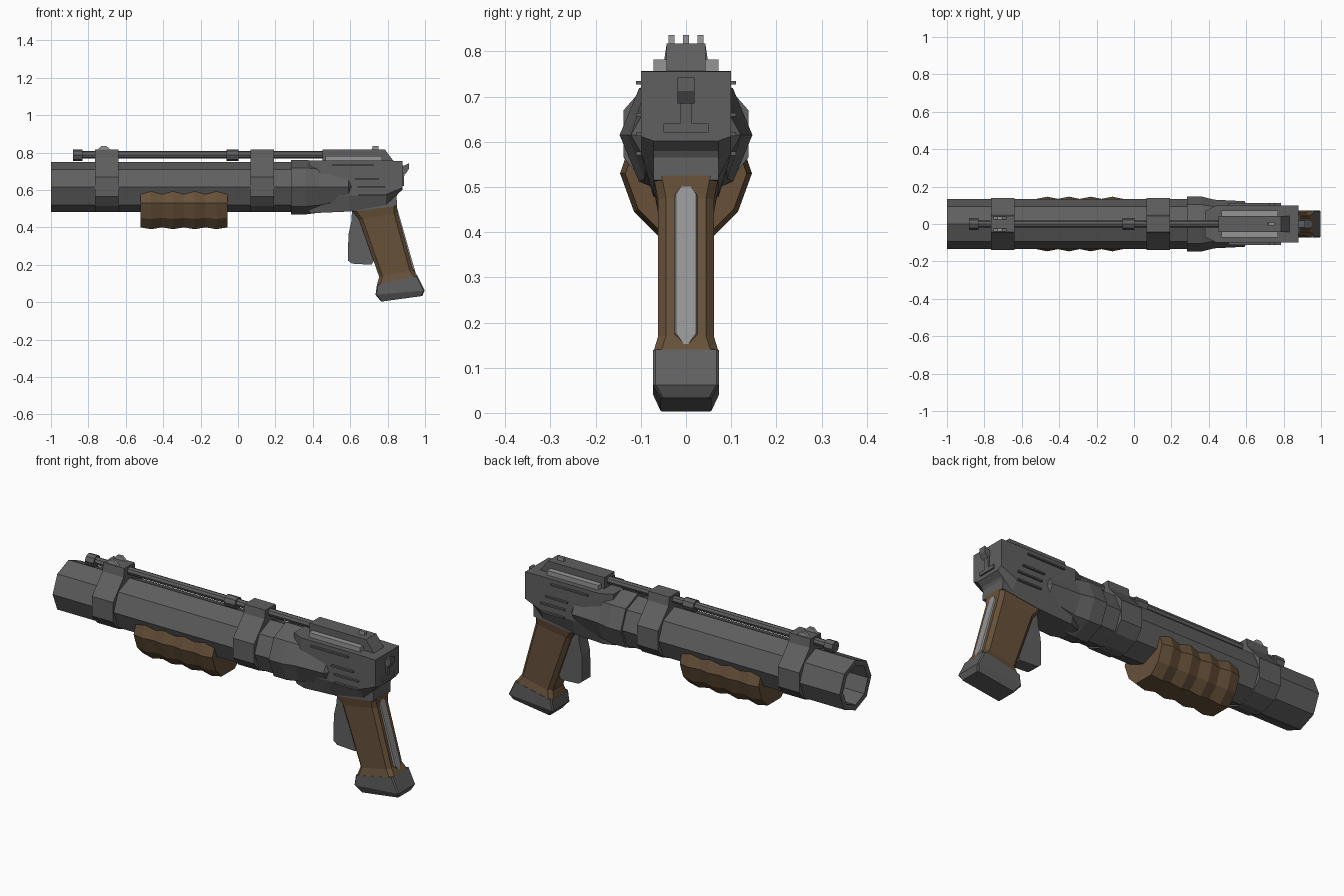
import bpy, bmesh, math

if "Cube" in bpy.data.objects:
    bpy.data.objects.remove(bpy.data.objects["Cube"])


def mat(name, rgb):
    m = bpy.data.materials.new(name)
    m.diffuse_color = (*rgb, 1)
    m.use_nodes = True
    m.node_tree.nodes["Principled BSDF"].inputs["Base Color"].default_value = m.diffuse_color
    return m


METAL = mat("gunmetal", (0.115, 0.115, 0.115))
LIGHT = mat("bright_steel", (0.30, 0.30, 0.30))
WOOD = mat("brown_wood", (0.135, 0.082, 0.042))


def finish(bm, name, m):
    bmesh.ops.recalc_face_normals(bm, faces=bm.faces)
    me = bpy.data.meshes.new(name)
    bm.to_mesh(me)
    bm.free()
    me.materials.append(m)
    ob = bpy.data.objects.new(name, me)
    bpy.context.collection.objects.link(ob)
    return ob


def loft(name, rings, m):
    """Skin a list of equal-length rings of 3D points and cap the ends."""
    bm = bmesh.new()
    vs = [[bm.verts.new(p) for p in r] for r in rings]
    n = len(vs[0])
    for a, b in zip(vs, vs[1:]):
        for i in range(n):
            j = (i + 1) % n
            bm.faces.new((a[i], a[j], b[j], b[i]))
    bm.faces.new(vs[0])
    bm.faces.new(vs[-1])
    return finish(bm, name, m)


def box(name, x, y, z, m):
    return loft(name, [[(a, y[0], z[0]), (a, y[1], z[0]), (a, y[1], z[1]), (a, y[0], z[1])] for a in x], m)


def side_plate(name, pts, y0, y1, m):
    """Extrude an x-z outline between two y positions."""
    return loft(name, [[(x, y, z) for x, z in pts] for y in (y0, y1)], m)


def section(x, half):
    """Full cross-section at x from its right half, listed top to bottom."""
    return [(x, y, z) for y, z in half] + [(x, -y, z) for y, z in reversed(half)]


def octagon(x, ry, rz, zc=0.615):
    return [(x, ry * math.cos(i * math.pi / 4), zc + rz * math.sin(i * math.pi / 4)) for i in range(8)]


# Hollow octagonal barrel: outside, muzzle lip, then the bore
loft("barrel", [octagon(0.32, .134, .134), octagon(-1, .134, .134),
                octagon(-1, .105, .105), octagon(-.6, .1, .1)], METAL)

# Barrel bands rising to hold the rod
band = [(.043, .815), (.05, .77), (.138, .67), (.138, .565), (.095, .513), (.02, .482)]
for name, x0, x1 in (("front_band", -.765, -.64), ("rear_band", .068, .192)):
    loft(name, [section(x0, band), section(x1, band)], METAL)

# Rod above the barrel with its end cap and joint
loft("rod", [octagon(x, .02, .02, .788) for x in (-.86, .47)], METAL)
for name, x0, x1 in (("rod_end_cap", -.882, -.832), ("rod_joint", -.062, .002)):
    loft(name, [octagon(x, .031, .031, .786) for x in (x0, x1)], METAL)

# Collar flowing back into cheek bulges on the receiver
loft("collar", [octagon(.283, .146, .146), octagon(.36, .147, .146), octagon(.43, .13, .137),
                octagon(.59, .122, .09), octagon(.615, .09, .05)], METAL)

# Receiver body, chamfered underneath
rec = [(.38, .07, .757, .57, .478), (.44, .1, .757, .57, .478), (.6, .1, .757, .57, .485),
       (.79, .1, .757, .575, .52), (.88, .1, .755, .612, .602)]
loft("receiver", [section(x, [(w, t), (w, mid), (w * .72, b)]) for x, w, t, mid, b in rec], METAL)
side_plate("rear_tang", [(.62, .6), (.87, .61), (.848, .565), (.85, .515), (.62, .485)], -.072, .072, METAL)

# Top rail with bright side strips
side_plate("top_rail", [(.452, .75), (.452, .817), (.785, .817), (.835, .75)], -.043, .043, METAL)
box("rail_strips", (.468, .77), (-.072, .072), (.75, .782), LIGHT)

# Sights
side_plate("rear_sight", [(.715, .81), (.72, .836), (.752, .836), (.752, .81)], -.007, .007, LIGHT)
for s in (-1, 1):
    y = s * .032
    side_plate("front_sight", [(-.755, .81), (-.73, .836), (-.705, .836), (-.675, .81)],
               y - .007, y + .007, LIGHT)
    # Cooling slats on the receiver sides
    for z, x0, x1 in ((.731, .505, .725), (.66, .625, .755), (.617, .64, .785), (.574, .645, .785)):
        e = sorted((s * .095, s * .111))
        box("side_slat", (x0, x1), e, (z - .004, z + .004), METAL)

# Hammer on the rear face
side_plate("hammer_stem", [(.875, .64), (.875, .73), (.892, .73), (.887, .64)], -.013, .013, METAL)
side_plate("hammer_head", [(.875, .705), (.878, .725), (.913, .742), (.913, .712), (.895, .685)], -.019, .019, METAL)
box("hammer_base", (.875, .888), (-.05, .05), (.621, .64), METAL)

# Ribbed fore grip: one cross-section swelling in waves
pump = [(.122, .60), (.146, .53), (.115, .445), (.06, .39)]
rings = []
for i in range(9):
    x = -.522 + .465 * i / 8
    k = 1 if i % 2 else .92
    rings.append(section(x, [(y * k, .52 + (z - .52) * k) for y, z in pump]))
loft("fore_grip", rings, WOOD)


def grip_ring(front, back, w, c=.018):
    """Slanted grip section between front and back (x, z), with chamfered corners."""
    (x0, z0), (x1, z1) = front, back
    d = c / (x1 - x0)
    at = lambda t, y: (x0 + (x1 - x0) * t, y, z0 + (z1 - z0) * t)
    half = [(0, w - c), (d, w), (1 - d, w), (1, w - c)]
    return [at(t, y) for t, y in half] + [at(t, -y) for t, y in reversed(half)]


# Wooden pistol grip and metal butt
loft("pistol_grip", [grip_ring((.607, .495), (.85, .525), .072), grip_ring((.648, .44), (.853, .475), .062),
                     grip_ring((.755, .135), (.937, .172), .062), grip_ring((.743, .092), (.96, .14), .072)], WOOD)
loft("grip_butt", [grip_ring((.743, .094), (.96, .14), .073, .006), grip_ring((.735, .04), (.998, .062), .073, .006),
                   grip_ring((.765, .003), (.985, .033), .056, .006)], METAL)

# Bright pointed strip set on the back of the grip
strip = [(0, .522), (.03, .488), (.03, .172), (0, .14), (-.03, .172), (-.03, .488)]
back_x = lambda z: .853 + (.475 - z) * .277
loft("back_strip", [[(back_x(z) - .01, y, z) for y, z in strip],
                    [(back_x(z) + .007, y * .75, .33 + (z - .33) * .97) for y, z in strip]], LIGHT)

# Long trigger lever ahead of the grip
side_plate("trigger", [(.61, .5), (.606, .43), (.59, .36), (.588, .222), (.61, .206), (.715, .2),
                       (.73, .23), (.67, .44), (.67, .5)], -.035, .035, METAL)
